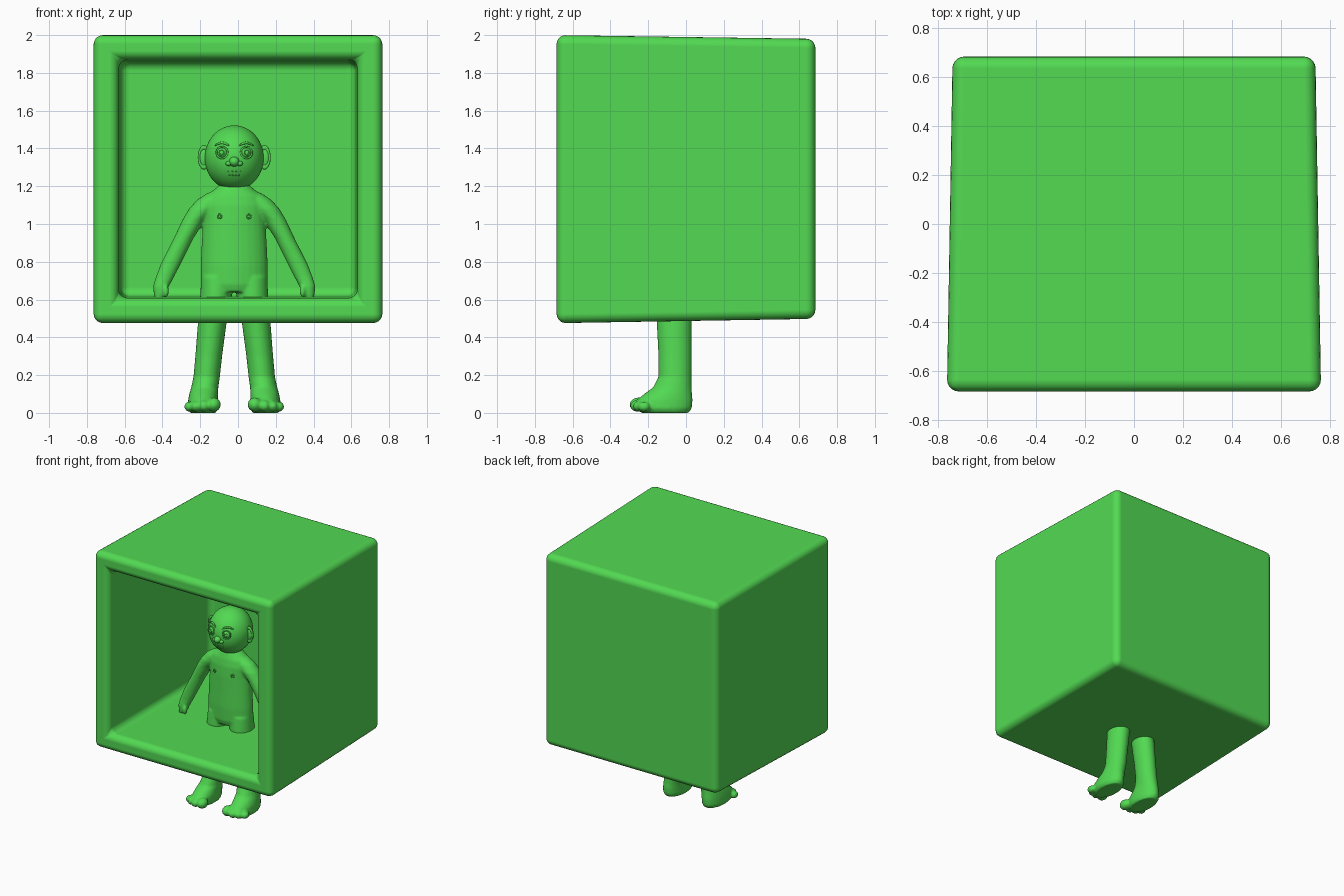
import bpy, bmesh, math
from mathutils import Vector

if "Cube" in bpy.data.objects:
    bpy.data.objects.remove(bpy.data.objects["Cube"], do_unlink=True)

green = bpy.data.materials.new("bright_green")
green.use_nodes = True
COLOUR = (0.085, 0.70, 0.085, 1)
green.diffuse_color = COLOUR
green.node_tree.nodes["Principled BSDF"].inputs["Base Color"].default_value = COLOUR

CX, CY = -0.02, -0.06            # centre line of the figure
SIDES = ((1, "left"), (-1, "right"))


def add_loft(bm, rings):
    """Closed skin through a list of rings of points."""
    loops = [[bm.verts.new(p) for p in ring] for ring in rings]
    n = len(loops[0])
    faces = [bm.faces.new(loops[0]), bm.faces.new(loops[-1])]
    for a, b in zip(loops, loops[1:]):
        for i in range(n):
            j = (i + 1) % n
            faces.append(bm.faces.new((a[i], a[j], b[j], b[i])))
    bmesh.ops.recalc_face_normals(bm, faces=faces)


def oval(x, y, z, rx, ry, n=28):
    return [Vector((x + rx * math.cos(2 * math.pi * i / n),
                    y + ry * math.sin(2 * math.pi * i / n), z)) for i in range(n)]


def add_ball(bm, centre, radii, seg=24):
    made = bmesh.ops.create_uvsphere(bm, u_segments=seg, v_segments=seg // 2, radius=1)
    for v in made["verts"]:
        v.co = Vector(centre) + Vector([c * r for c, r in zip(v.co, radii)])


def finish(bm, name):
    mesh = bpy.data.meshes.new(name)
    bm.to_mesh(mesh)
    bm.free()
    mesh.shade_smooth()
    mesh.materials.append(green)
    ob = bpy.data.objects.new(name, mesh)
    bpy.context.collection.objects.link(ob)
    return ob


def ball(name, centre, radii, seg=24):
    bm = bmesh.new()
    add_ball(bm, centre, radii, seg)
    return finish(bm, name)


def ring(name, centre, normal, major, minor, scale=(1, 1, 1)):
    rot = Vector(normal).to_track_quat("Z", "Y").to_euler()
    bpy.ops.mesh.primitive_torus_add(location=centre, rotation=rot, major_radius=major,
                                     minor_radius=minor, major_segments=28, minor_segments=8)
    ob = bpy.context.object
    ob.name = name
    ob.scale = scale
    ob.data.shade_smooth()
    ob.data.materials.append(green)
    return ob


# Open box: outer back, outer front, opening, inner back
def square(half, low, high, y):
    return [Vector((x, y, z)) for x, z in
            ((-half, low), (half, low), (half, high), (-half, high))]


bm = bmesh.new()
add_loft(bm, [square(0.742, 0.498, 1.98, 0.685), square(0.765, 0.475, 2.0, -0.685),
              square(0.632, 0.608, 1.87, -0.685), square(0.622, 0.618, 1.86, 0.54)])
box = finish(bm, "open_box")
bev = box.modifiers.new("rounded_edges", "BEVEL")
bev.width = 0.048
bev.segments = 5
bev.limit_method = "ANGLE"
bev.harden_normals = True

# Body: torso, arms, legs and toes fused into one soft skin
bm = bmesh.new()
torso = ((0.64, 0.15, 0.09), (0.68, 0.178, 0.102), (0.78, 0.178, 0.105),
         (0.9, 0.172, 0.102), (1.02, 0.165, 0.1), (1.1, 0.17, 0.095),
         (1.15, 0.15, 0.085), (1.18, 0.11, 0.075), (1.21, 0.075, 0.065), (1.26, 0.06, 0.06))
add_loft(bm, [oval(CX, CY, z, rx, ry) for z, rx, ry in torso])

# z, inner edge, outer edge, half depth
arm = ((0.595, 0.385, 0.415, 0.02), (0.62, 0.368, 0.425, 0.032), (0.67, 0.345, 0.43, 0.038),
       (0.72, 0.318, 0.415, 0.036), (0.79, 0.283, 0.388, 0.04), (0.92, 0.218, 0.322, 0.05),
       (1.02, 0.155, 0.275, 0.06), (1.08, 0.09, 0.24, 0.066), (1.13, 0.04, 0.195, 0.06),
       (1.165, 0.02, 0.14, 0.045))
# z, x, y, half width, half depth
leg = ((0.0, 0.165, -0.11, 0.07, 0.125), (0.025, 0.167, -0.118, 0.08, 0.15),
       (0.07, 0.165, -0.112, 0.079, 0.147), (0.1, 0.162, -0.095, 0.076, 0.127),
       (0.135, 0.156, -0.072, 0.072, 0.102), (0.19, 0.146, -0.058, 0.07, 0.088),
       (0.3, 0.135, -0.058, 0.071, 0.088), (0.48, 0.116, -0.062, 0.076, 0.093),
       (0.62, 0.096, CY, 0.084, 0.098), (0.72, 0.09, CY, 0.085, 0.09))
toes = ((0.108, -0.252, 0.038), (0.16, -0.258, 0.031), (0.203, -0.245, 0.029), (0.238, -0.222, 0.027))

for s, side in SIDES:
    add_loft(bm, [oval(CX + s * (a + b) / 2, CY - 0.05 * max(0, 1 - z), z, (b - a) / 2, d)
                  for z, a, b, d in arm])
    add_loft(bm, [oval(CX + s * x, y, z, rx, ry) for z, x, y, rx, ry in leg])
    for x, y, r in toes:
        add_ball(bm, (CX + s * x, y, r + 0.006), (r, r * 1.25, r), 16)
    # thumb
    add_ball(bm, (CX + s * 0.362, CY - 0.045, 0.645), (0.016, 0.02, 0.035), 16)
body = finish(bm, "body")
skin = body.modifiers.new("fuse", "REMESH")
skin.mode = "VOXEL"
skin.voxel_size = 0.008
skin.use_smooth_shade = True
soft = body.modifiers.new("soften", "SMOOTH")
soft.factor = 0.5
soft.iterations = 5

# Head
HEAD = Vector((CX, CY, 1.35))
RX, RY, RZ = 0.156, 0.16, 0.172
ball("head", HEAD, (RX, RY, RZ), 48)


def on_face(dx, z):
    """Point on the front of the head and the outward direction there."""
    dz = z - HEAD.z
    dy = -RY * math.sqrt(1 - (dx / RX) ** 2 - (dz / RZ) ** 2)
    out = Vector((dx / RX ** 2, dy / RY ** 2, dz / RZ ** 2)).normalized()
    return HEAD + Vector((dx, dy, dz)), out


for s, side in SIDES:
    # Eyes with lid and iris rims
    p, out = on_face(s * 0.064, 1.378)
    look = (out + Vector((0, -1.5, 0))).normalized()
    eye = p - look * 0.012
    ball(side + "_eye", eye, (0.03, 0.03, 0.03))
    ring(side + "_eyelid", p + look * 0.002, look, 0.03, 0.005)
    ring(side + "_iris", eye + look * 0.027, look, 0.013, 0.003)

    # Eyebrow
    curve = bpy.data.curves.new(side + "_eyebrow", "CURVE")
    curve.dimensions = "3D"
    curve.bevel_depth = 0.007
    curve.bevel_resolution = 3
    curve.use_fill_caps = True
    line = curve.splines.new("POLY")
    line.points.add(8)
    for i, pt in enumerate(line.points):
        t = i / 8
        q, out = on_face(s * (0.028 + 0.072 * t), 1.415 + 0.014 * math.sin(math.pi * t))
        pt.co = (*(q + out * 0.002), 1)
        pt.radius = 0.5 + 0.5 * math.sin(math.pi * t)
    curve.materials.append(green)
    brow = bpy.data.objects.new(side + "_eyebrow", curve)
    bpy.context.collection.objects.link(brow)

    # Ear with raised rim
    ear = HEAD + Vector((s * 0.16, 0.005, 0.003))
    ball(side + "_ear", ear, (0.033, 0.018, 0.055))
    ring(side + "_ear_rim", ear + Vector((0, -0.008, 0)), (0, -1, 0), 0.028, 0.007, (0.95, 1.85, 1))

    # Nostril wing and nipple
    p, out = on_face(s * 0.028, 1.32)
    ball(side + "_nostril", p, (0.018, 0.018, 0.013), 16)
    ring(side + "_nipple", (CX + s * 0.078, CY - 0.088, 1.04), (s * 0.35, -1, 0), 0.011, 0.004)

# Nose and mouth dots
p, out = on_face(0, 1.33)
ball("nose", p - out * 0.002, (0.027, 0.032, 0.026))
for row, z in enumerate((1.278, 1.258)):
    for i in range(4):
        p, out = on_face((i - 1.5) * (0.022 - 0.006 * row), z)
        ball("mouth_dot", p, (0.004, 0.004, 0.004), 8)
